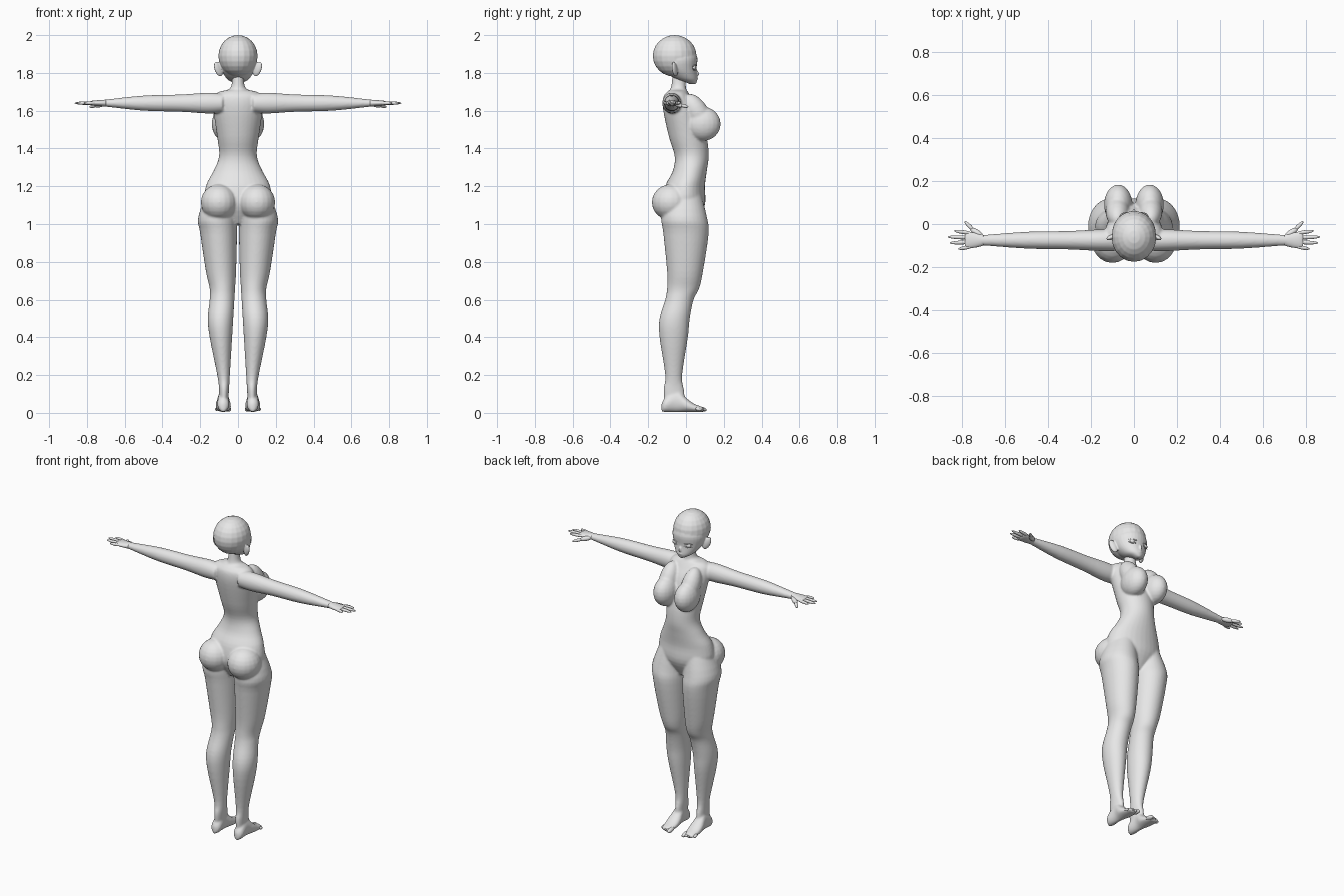
import bpy, bmesh
from math import sin, cos, tau
from mathutils import Vector, Matrix

if "Cube" in bpy.data.objects:
    bpy.data.objects.remove(bpy.data.objects["Cube"])

grey = bpy.data.materials.new("clay_grey")
grey.use_nodes = True
grey.diffuse_color = (.8, .8, .8, 1)
grey.node_tree.nodes["Principled BSDF"].inputs["Base Color"].default_value = grey.diffuse_color


def spline(rows, steps=4):
    """Smooth a list of section rows with a Catmull-Rom curve."""
    rows = [Vector(row) for row in rows]
    padded = [rows[0]] + rows + [rows[-1]]
    smooth = []
    for before, start, end, after in zip(padded, padded[1:], padded[2:], padded[3:]):
        for step in range(steps):
            t = step / steps
            linear = end - before
            square = 2 * before - 5 * start + 4 * end - after
            cube = 3 * (start - end) + after - before
            smooth.append(start + (linear * t + square * t ** 2 + cube * t ** 3) / 2)
    return smooth + [rows[-1]]


def loft(bm, rows, axis="z", side=1, sides=32):
    """Skin oval sections; each row is position, then low and high bounds across."""
    rings = []
    for position, left, right, back, front in spline(rows):
        ring = []
        for k in range(sides):
            angle = tau * k / sides
            across = (left + right + (right - left) * cos(angle)) / 2
            along = (back + front + (front - back) * sin(angle)) / 2
            places = {"x": (position, across, along),
                      "y": (across, position, along),
                      "z": (across, along, position)}
            x, y, z = places[axis]
            ring.append(bm.verts.new((x * side, y, z)))
        rings.append(ring)
    for low, high in zip(rings, rings[1:]):
        for k in range(sides):
            bm.faces.new((low[k - 1], low[k], high[k], high[k - 1]))
    bm.faces.new(rings[0])
    bm.faces.new(rings[-1])


def trunk(bm, rows):
    """Loft of height, half width, back and front, centred on the body."""
    loft(bm, [(z, -half, half, back, front) for z, half, back, front in rows])


def sleeve(bm, rows, side):
    """Loft along the arm line from reach, half depth and half height."""
    loft(bm, [(x, arm_y - depth, arm_y + depth, arm_z - height, arm_z + height)
              for x, depth, height in rows], "x", side)


def blob(bm, centre, size, side=1, aim=(0, 0, 1)):
    """Ellipsoid whose third size runs along the aim direction."""
    turn = Vector(aim).to_track_quat("Z", "Y").to_matrix().to_4x4()
    flip = Matrix.Diagonal((side, 1, 1, 1))
    place = flip @ Matrix.Translation(centre) @ turn @ Matrix.Diagonal((*size, 1))
    bmesh.ops.create_uvsphere(bm, u_segments=20, v_segments=12, radius=1, matrix=place)


def digit(bm, start, end, radius, side):
    """Rounded finger, toe or lid between two points."""
    start, end = Vector(start), Vector(end)
    span = end - start
    blob(bm, (start + end) / 2, (radius, radius, span.length / 2), side, span)


def finish(bm, name, voxel=0, relax=0):
    """Turn the parts into a smooth object, fused into one skin where asked."""
    bmesh.ops.recalc_face_normals(bm, faces=bm.faces)
    mesh = bpy.data.meshes.new(name)
    bm.to_mesh(mesh)
    bm.free()
    mesh.materials.append(grey)
    mesh.shade_smooth()
    obj = bpy.data.objects.new(name, mesh)
    bpy.context.collection.objects.link(obj)
    if voxel:
        fuse = obj.modifiers.new("fuse", "REMESH")
        fuse.mode = "VOXEL"
        fuse.voxel_size = voxel
        fuse.use_smooth_shade = True
        soften = obj.modifiers.new("soften", "SMOOTH")
        soften.factor = .5
        soften.iterations = relax


# Torso with neck: height, half width, back, front
torso = [(1, .05, -.07, .05), (1.1, .17, -.12, .1), (1.2, .17, -.11, .1),
         (1.28, .13, -.07, .11), (1.36, .1, -.06, .12), (1.46, .11, -.09, .11),
         (1.6, .13, -.12, .07), (1.67, .13, -.12, .03), (1.7, .1, -.1, .01),
         (1.72, .04, -.08, 0), (1.8, .03, -.07, 0)]
# Leg: height, outer edge, back, front; the inner edge slants out to the ankle
leg = [(1.2, .15, -.1, .07), (1.04, .21, -.13, .11), (.95, .2, -.12, .12),
       (.75, .17, -.1, .09), (.66, .15, -.1, .07), (.6, .15, -.11, .04),
       (.5, .16, -.14, .02), (.4, .15, -.14, .01), (.2, .11, -.11, -.02),
       (.12, .1, -.12, -.01), (.03, .1, -.11, 0)]
# Foot: distance forward, half width, top
foot = [(-.13, .01, .05), (-.11, .03, .08), (-.05, .03, .12), (0, .04, .08),
        (.04, .04, .05), (.09, .03, .03)]
foot_x, sole = .078, .005
# Arm: reach, half depth, half height
arm = [(.08, .05, .05), (.16, .05, .055), (.3, .043, .046), (.5, .039, .04),
       (.7, .025, .019), (.73, .03, .017)]
arm_y, arm_z = -.075, 1.64

bm = bmesh.new()
trunk(bm, torso)
for side in (1, -1):
    loft(bm, [(z, max(.005, .055 - .06 * z), outer, back, front)
              for z, outer, back, front in leg], "z", side)
    loft(bm, [(y, foot_x - half, foot_x + half, sole, top) for y, half, top in foot], "y", side)
    sleeve(bm, arm, side)
    # Chest and seat masses
    blob(bm, (.073, .09, 1.53), (.066, .094, .09), side)
    blob(bm, (.077, .06, 1.59), (.055, .06, .11), side, (0, -.6, 1))
    blob(bm, (.1, -.078, 1.115), (.097, .103, .096), side)
finish(bm, "body", .006, 8)

# Head: round skull, tapering face, nose, lips and ears
face = [(1.74, .01, .02, .05), (1.75, .03, 0, .056), (1.77, .06, -.06, .06),
        (1.82, .09, -.12, .056), (1.88, .1, -.15, .06), (1.93, .06, -.1, .04)]
bm = bmesh.new()
blob(bm, (0, -.06, 1.89), (.104, .116, .11))
trunk(bm, face)
blob(bm, (0, .058, 1.8), (.008, .009, .018), aim=(0, -.4, 1))
blob(bm, (0, .058, 1.77), (.014, .006, .005))
for side in (1, -1):
    blob(bm, (.104, -.06, 1.82), (.012, .022, .042), side, (.4, -.2, 1))
finish(bm, "head", .004, 4)

# Eyes with upper and lower lids
eye_z = 1.828
bm = bmesh.new()
for side in (1, -1):
    blob(bm, (.045, .042, eye_z), (.018, .011, .015), side)
    for lift in (.015, -.013):
        corner, peak = eye_z + lift / 2, eye_z + lift
        digit(bm, (.023, .055, corner), (.05, .05, peak), .003, side)
        digit(bm, (.04, .053, peak), (.07, .035, corner), .003, side)
finish(bm, "eyes")

# Hands: palm, four fanned fingers and a two-part thumb
palm = [(.7, .025, .018), (.73, .033, .016), (.77, .038, .013), (.785, .034, .008)]
finger_tips = (.835, .865, .855, .815)
for side, name in ((1, "left_hand"), (-1, "right_hand")):
    bm = bmesh.new()
    sleeve(bm, palm, side)
    for k, tip in enumerate(finger_tips):
        root_y = -.044 - .02 * k
        digit(bm, (.75, root_y, arm_z), (tip, root_y * 1.4 + .03, arm_z), .009, side)
    digit(bm, (.7, -.06, arm_z), (.76, -.02, 1.625), .014, side)
    digit(bm, (.74, -.034, 1.63), (.786, .012, 1.62), .009, side)
    finish(bm, name)

# Toes, shrinking from big to little
for side, name in ((1, "left_toes"), (-1, "right_toes")):
    bm = bmesh.new()
    for k in range(5):
        x = .05 + .0155 * k
        radius = .009 if k else .013
        digit(bm, (x, .05, .024), (x, .11 - .007 * k, .015), radius, side)
    finish(bm, name)
